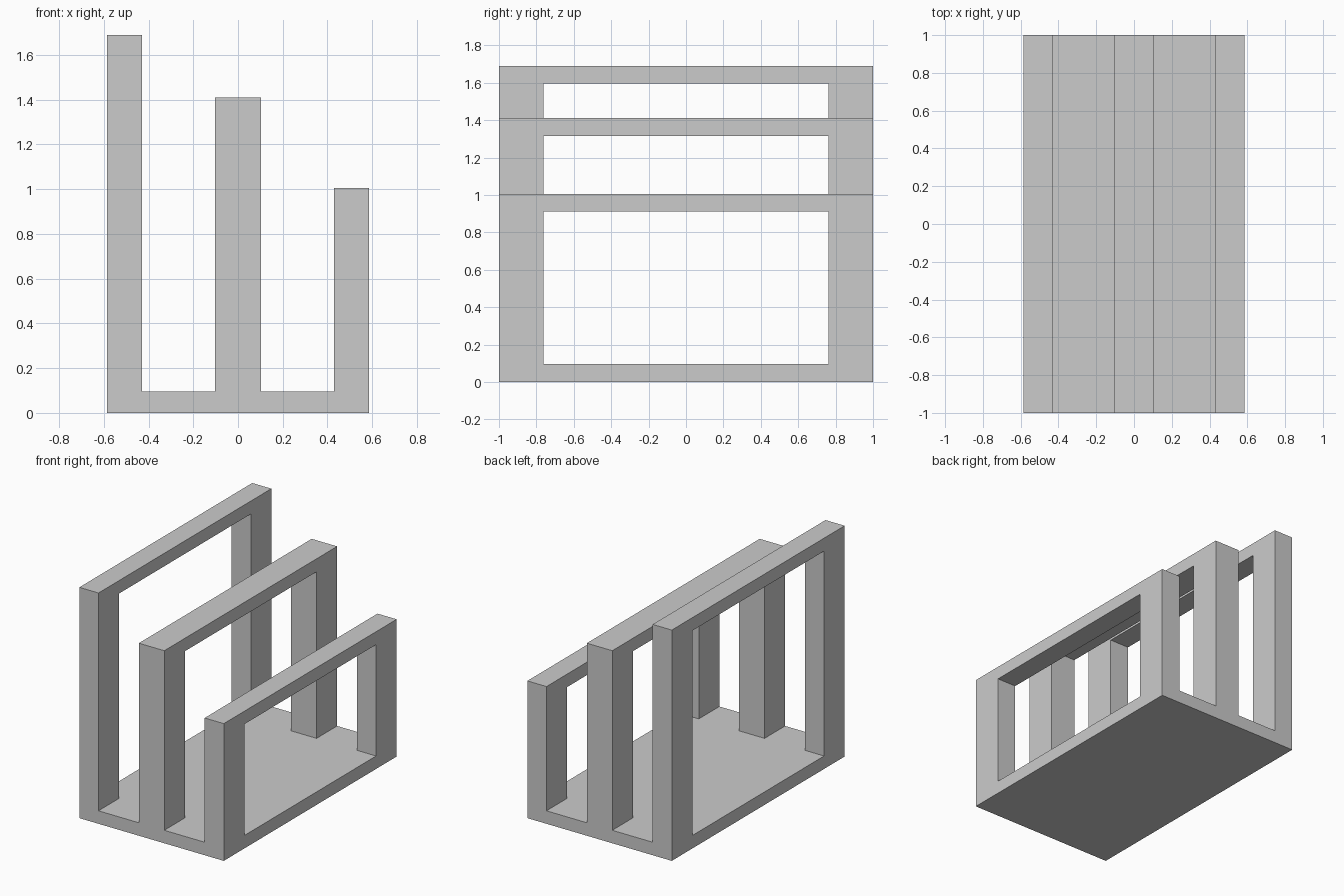
import bpy
import bmesh

if "Cube" in bpy.data.objects:
    bpy.data.objects.remove(bpy.data.objects["Cube"])

HALF_WIDTH = 0.585   # half size in x
BASE_TOP = 0.095     # thickness of the base
POST_INNER = 0.762   # y where the frame opening starts
RAIL = 0.095         # thickness of the top rails


def extrude_profile(name, profile, x0, x1):
    """Extrude a closed (y, z) outline along x from x0 to x1."""
    bm = bmesh.new()
    face = bm.faces.new([bm.verts.new((x0, y, z)) for y, z in profile])
    new = bmesh.ops.extrude_face_region(bm, geom=[face])["geom"]
    verts = [v for v in new if isinstance(v, bmesh.types.BMVert)]
    bmesh.ops.translate(bm, verts=verts, vec=(x1 - x0, 0, 0))
    bmesh.ops.recalc_face_normals(bm, faces=bm.faces[:])
    mesh = bpy.data.meshes.new(name)
    bm.to_mesh(mesh)
    bm.free()
    obj = bpy.data.objects.new(name, mesh)
    bpy.context.collection.objects.link(obj)
    return obj


# Flat base plate
extrude_profile("base", [(-1, 0), (1, 0), (1, BASE_TOP), (-1, BASE_TOP)],
                -HALF_WIDTH, HALF_WIDTH)

# Three upright frames: two posts joined by a top rail
for name, x0, x1, top in (
    ("tall_frame", -HALF_WIDTH, -0.43, 1.69),
    ("middle_frame", -0.103, 0.103, 1.41),
    ("short_frame", 0.43, HALF_WIDTH, 1.005),
):
    half = [(1, BASE_TOP), (1, top)]
    inner = [(POST_INNER, top - RAIL), (POST_INNER, BASE_TOP)]
    outline = half + [(-y, z) for y, z in reversed(half)]
    outline += [(-y, z) for y, z in reversed(inner)] + inner
    extrude_profile(name, outline, x0, x1)
